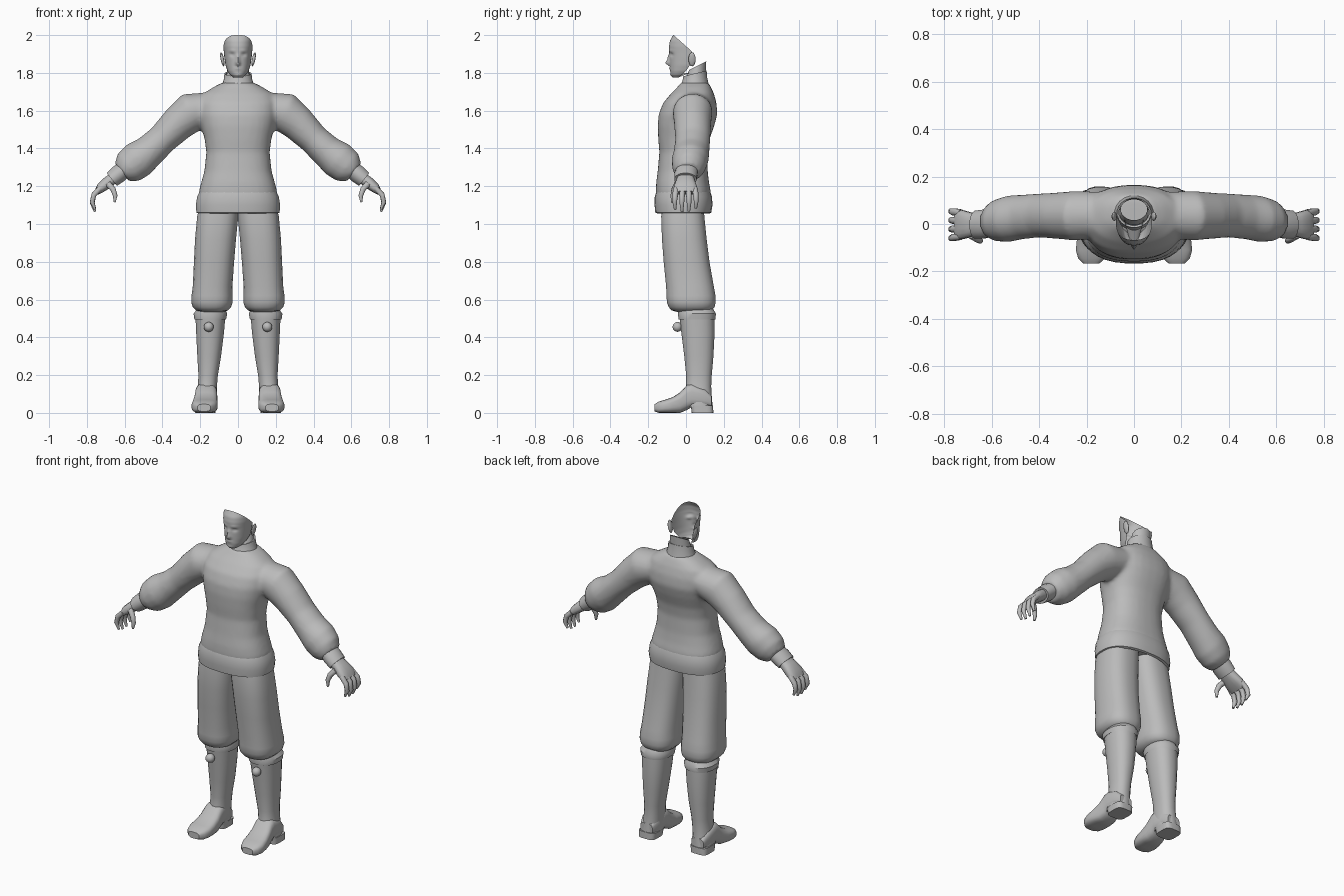
import bpy, bmesh, math
from mathutils import Vector, Matrix

grey = bpy.data.materials.new("plain_grey")
grey.diffuse_color = (0.5, 0.5, 0.5, 1)


def finish(name, bm, mirror=False, angle=40):
    """Turn a bmesh into a shaded object, optionally mirrored left to right."""
    bmesh.ops.recalc_face_normals(bm, faces=bm.faces)
    me = bpy.data.meshes.new(name)
    bm.to_mesh(me)
    bm.free()
    me.materials.append(grey)
    ob = bpy.data.objects.new(name, me)
    bpy.context.collection.objects.link(ob)
    bpy.ops.object.select_all(action='DESELECT')
    bpy.context.view_layer.objects.active = ob
    ob.select_set(True)
    bpy.ops.object.shade_smooth_by_angle(angle=math.radians(angle))
    if mirror:
        ob.modifiers.new("mirror", 'MIRROR').use_mirror_merge = False
    return ob


def ring(c, u, v, n, p):
    """Superellipse ring around c with half axes u and v."""
    def s(t):
        return math.copysign(abs(t) ** (2 / p), t)
    return [c + u * s(math.cos(a)) + v * s(math.sin(a))
            for a in (2 * math.pi * (i + 0.5) / n for i in range(n))]


def stack(rows, n=20, p=2.3):
    """Level rings from rows of z, x0, x1, y0, y1."""
    return [ring(Vector(((a + b) / 2, (c + d) / 2, z)), Vector(((b - a) / 2, 0, 0)),
                 Vector((0, (d - c) / 2, 0)), n, p) for z, a, b, c, d in rows]


def tube(rows, n=16, p=2.0):
    """Rings across a path of x, y, z, radius across, radius along y."""
    pts = [Vector(r[:3]) for r in rows]
    out = []
    for i, r in enumerate(rows):
        t = pts[min(i + 1, len(pts) - 1)] - pts[max(i - 1, 0)]
        u = t.cross(Vector((0, 1, 0))).normalized()
        out.append(ring(pts[i], u * r[3], Vector((0, r[4], 0)), n, p))
    return out


def loft(bm, rings, caps=True):
    vs = [[bm.verts.new(q) for q in r] for r in rings]
    n = len(vs[0])
    for a, b in zip(vs, vs[1:]):
        for i in range(n):
            bm.faces.new((a[i], a[(i + 1) % n], b[(i + 1) % n], b[i]))
    if caps:
        bm.faces.new(vs[0])
        bm.faces.new(vs[-1])


def part(name, *shells, mirror=False, caps=True, angle=40):
    bm = bmesh.new()
    for s in shells:
        loft(bm, s, caps)
    return finish(name, bm, mirror, angle)


# Sweater: trunk and sleeves fused into one soft surface
trunk = stack([(z, -w, w, a, b) for z, w, a, b in [
    (1.09, .200, -.150, .125), (1.17, .208, -.160, .132), (1.22, .195, -.158, .122),
    (1.28, .178, -.150, .115), (1.38, .168, -.141, .113), (1.45, .177, -.147, .125),
    (1.52, .195, -.150, .150), (1.58, .208, -.145, .166), (1.64, .208, -.122, .162),
    (1.69, .185, -.080, .148), (1.725, .130, -.045, .132), (1.75, .080, -.025, .118)]], 32, 2.4)
sleeve = tube([(.12, .04, 1.62, .08, .095), (.25, .035, 1.59, .107, .105),
               (.32, .035, 1.53, .093, .098), (.40, .036, 1.45, .081, .093),
               (.47, .030, 1.385, .087, .094), (.53, .022, 1.34, .100, .098),
               (.58, .015, 1.30, .092, .088), (.615, .01, 1.272, .060, .066)], 24)
other = [[Vector((-q.x, q.y, q.z)) for q in r] for r in sleeve]
sweater = part("sweater", trunk, sleeve, other)
rm = sweater.modifiers.new("fuse", 'REMESH')
rm.mode, rm.voxel_size, rm.use_smooth_shade = 'VOXEL', 0.012, True
sm = sweater.modifiers.new("soften", 'SMOOTH')
sm.factor, sm.iterations = 0.5, 6

# Hem band below the sweater
part("hem_band", stack([(z, -w, w, a, b) for z, w, a, b in [
    (1.10, .17, -.12, .10), (1.055, .205, -.150, .122), (1.06, .221, -.163, .134),
    (1.10, .224, -.167, .141), (1.145, .217, -.166, .138), (1.17, .205, -.158, .130)]], 32, 2.4))


# Slanted collar and open neck
def tilted(rows):
    return [ring(Vector((0, (a + b) / 2, (za + zb) / 2)), Vector((w, 0, 0)),
                 Vector((0, (b - a) / 2, (zb - za) / 2)), 20, 2)
            for w, a, za, b, zb in rows]


part("collar", tilted([(.088, -.035, 1.725, .122, 1.735), (.076, -.020, 1.755, .113, 1.775),
                       (.072, -.015, 1.782, .110, 1.812), (.064, -.006, 1.780, .104, 1.810)]), caps=False)
part("neck", tilted([(.063, -.005, 1.765, .104, 1.79), (.058, .005, 1.79, .106, 1.825),
                     (.056, .016, 1.815, .108, 1.862)]), caps=False)

# Face shell, open at the back, with features pushed out of the surface
rows = [(1.80, .040, -.025, .020), (1.776, .024, -.068, -.040), (1.79, .043, -.080, -.022),
        (1.81, .056, -.084, .000), (1.84, .066, -.085, .020), (1.88, .072, -.086, .030),
        (1.91, .075, -.088, .032), (1.94, .078, -.090, .030), (1.97, .079, -.085, .030),
        (2.00, .078, -.068, .030), (2.03, .070, -.045, .030)]
bumps = [(0, 1.852, .011, .013, -.024), (0, 1.878, .009, .018, -.012), (.032, 1.897, .014, .009, .010),
         (.032, 1.917, .020, .007, -.004), (0, 1.824, .016, .006, -.005), (0, 1.835, .02, .006, .003),
         (0, 1.786, .018, .010, -.004)]


def face_point(z, w, yf, yb, t):
    c, s = math.cos(t), math.sin(t)
    x = w * math.copysign(abs(c) ** 0.87, c)
    y = yb + (yf - yb) * s ** 0.87
    for bx, bz, sx, sz, d in bumps:
        y += d * s * math.exp(-((abs(x) - bx) / sx) ** 2 - ((z - bz) / sz) ** 2)
    return Vector((x, y, z))


bm = bmesh.new()
fine = [rows[0]]
for a, b in zip(rows[1:], rows[2:]):
    fine += [[p + (q - p) * k / 4 for p, q in zip(a, b)] for k in range(4)]
N = 40
grid = [[bm.verts.new(face_point(*r, math.pi * min(max(i / N, 1e-6), 1 - 1e-6)))
         for i in range(N + 1)] for r in fine + [rows[-1]]]
for a, b in zip(grid, grid[1:]):
    for i in range(N):
        bm.faces.new((a[i], a[i + 1], b[i + 1], b[i]))
bmesh.ops.bisect_plane(bm, geom=bm.verts[:] + bm.edges[:] + bm.faces[:], dist=1e-5,
                       plane_co=(0, -.066, 2.0), plane_no=(0, .08, .09), clear_outer=True)
finish("face", bm, angle=60)


def ball(name, centre, scale, turn=0):
    bm = bmesh.new()
    bmesh.ops.create_uvsphere(bm, u_segments=16, v_segments=10, radius=1)
    bm.transform(Matrix.Translation(centre) @ Matrix.Rotation(turn, 4, 'Y')
                 @ Matrix.Diagonal((*scale, 1)))
    finish(name, bm, True, 60)


ball("ear", (.083, .032, 1.872), (.009, .019, .038), 0.2)

# Wrist cuff, palm, fingers and thumb
part("wrist_cuff", tube([(.60, .005, 1.29, .045, .058), (.632, 0, 1.265, .049, .062),
                         (.668, -.003, 1.236, .044, .060), (.666, -.003, 1.238, .03, .045)]), mirror=True)
part("palm", tube([(.65, -.003, 1.25, .030, .042), (.69, -.003, 1.22, .031, .052),
                   (.725, -.003, 1.192, .027, .062), (.75, -.003, 1.165, .014, .058)], p=2.6), mirror=True)
fingers = []
for i in range(4):
    y, drop = -.052 + .033 * i, (.012, 0, .002, .018)[i]
    fingers.append(tube([(.73, y, 1.188, .015, .016), (.763, y * 1.1, 1.155, .015, .016),
                         (.772, y * 1.15, 1.11 + drop / 2, .013, .013),
                         (.757, y * 1.1, 1.065 + drop, .006, .007)], 8))
part("fingers", *fingers, mirror=True, angle=60)
part("thumb", tube([(.69, -.045, 1.215, .018, .018), (.662, -.062, 1.185, .016, .016),
                    (.650, -.070, 1.15, .013, .013), (.653, -.072, 1.115, .006, .007)], 8),
     mirror=True, angle=60)

# Baggy trouser leg gathered below the knee
part("trouser_leg", stack([
    (1.13, -.002, .195, -.120, .090), (1.04, -.002, .217, -.132, .098), (.92, .010, .228, -.128, .110),
    (.80, .020, .234, -.119, .125), (.67, .029, .240, -.106, .148), (.62, .028, .247, -.104, .157),
    (.585, .028, .248, -.102, .158), (.56, .036, .240, -.092, .152), (.543, .052, .222, -.078, .138),
    (.535, .075, .200, -.050, .115)], 24, 2.5), mirror=True, angle=60)

# Boot: shaft, flared top, foot, heel and knob
part("boot_shaft", stack([
    (.51, .066, .226, -.036, .151), (.42, .074, .222, -.025, .152), (.30, .089, .216, -.010, .146),
    (.20, .106, .210, .000, .137), (.14, .111, .213, .000, .134), (.09, .113, .220, -.010, .137),
    (.03, .118, .225, .000, .142)]), mirror=True)
part("boot_top", stack([
    (.505, .070, .220, -.030, .148), (.495, .062, .232, -.040, .156),
    (.525, .056, .236, -.044, .160), (.55, .068, .218, -.040, .145)]), mirror=True)
foot = [ring(Vector(((a + b) / 2, y, (c + d) / 2)), Vector(((b - a) / 2, 0, 0)),
             Vector((0, 0, (d - c) / 2)), 20, 3.2)
        for y, a, b, c, d in [
            (.135, .130, .212, .03, .09), (.10, .116, .224, .03, .13), (.03, .111, .226, .03, .155),
            (.005, .110, .228, .015, .148), (-.03, .108, .234, 0, .110), (-.07, .107, .242, 0, .084),
            (-.11, .109, .246, 0, .070), (-.145, .122, .236, 0, .060), (-.166, .145, .215, .008, .046)]]
part("boot_foot", foot, mirror=True)
part("boot_heel", stack([(0, .120, .228, .030, .145), (.04, .116, .228, .025, .144)], 20, 4), mirror=True)
ball("boot_knob", (.155, -.045, .455), (.026, .026, .026))
